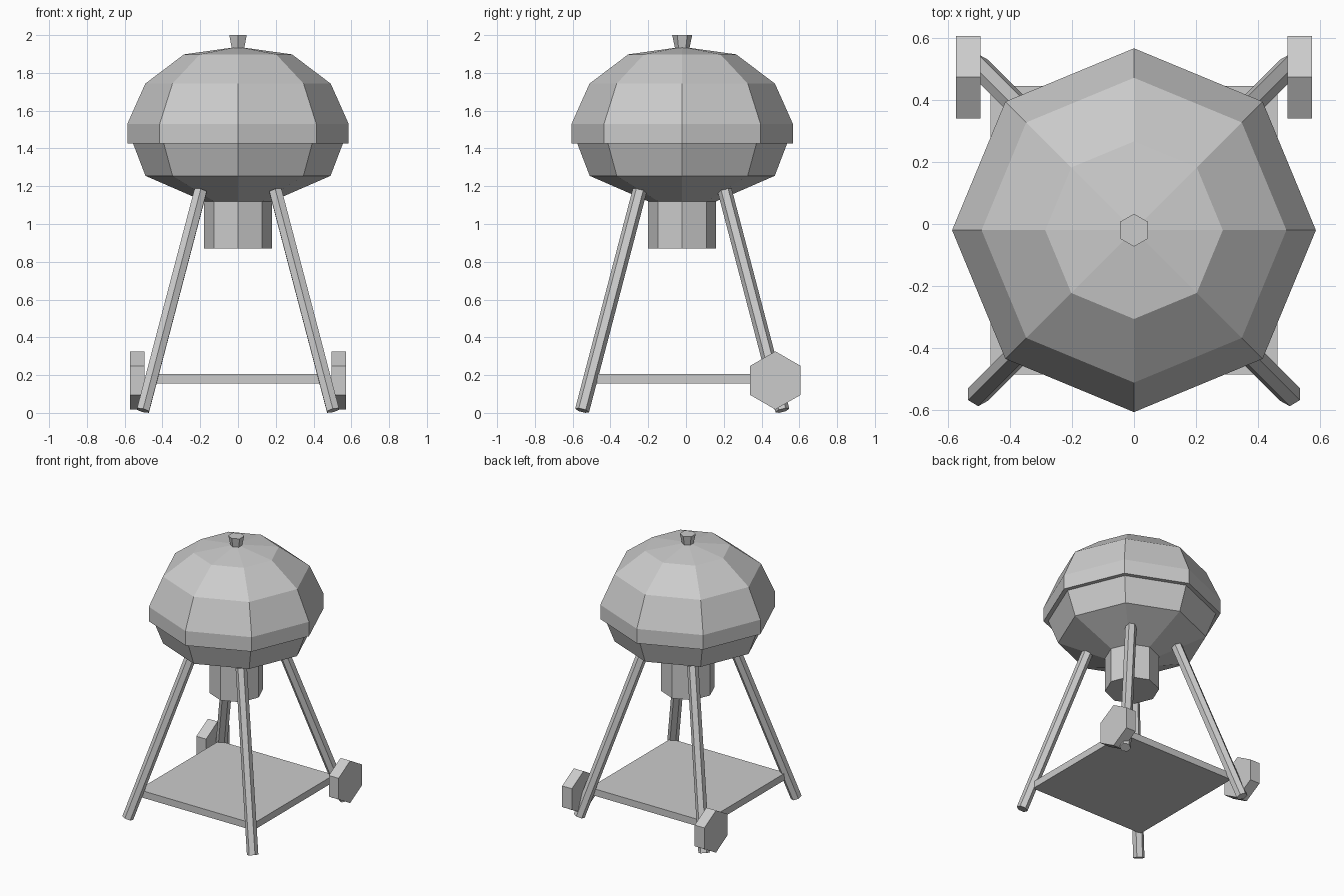
import bpy, bmesh
from math import sin, cos, pi
from mathutils import Vector, Matrix

if "Cube" in bpy.data.objects:
    bpy.data.objects.remove(bpy.data.objects["Cube"])

CY = -0.02  # the grill body sits slightly forward of the wheels


def make_object(name, bm):
    bmesh.ops.recalc_face_normals(bm, faces=bm.faces)
    mesh = bpy.data.meshes.new(name)
    bm.to_mesh(mesh)
    bm.free()
    obj = bpy.data.objects.new(name, mesh)
    bpy.context.collection.objects.link(obj)
    return obj


def lathe(name, profile, sides, start=0.0):
    """Revolve (radius, z) points around the body axis and cap the ends."""
    bm = bmesh.new()
    rings = []
    for r, z in profile:
        if r == 0:
            rings.append([bm.verts.new((0, CY, z))] * sides)
        else:
            angles = [start + 2 * pi * i / sides for i in range(sides)]
            rings.append([bm.verts.new((r * cos(a), CY + r * sin(a), z)) for a in angles])
    for lo, hi in zip(rings, rings[1:]):
        for i in range(sides):
            j = (i + 1) % sides
            quad = list(dict.fromkeys((lo[i], lo[j], hi[j], hi[i])))
            bm.faces.new(quad)
    for (r, z), ring in ((profile[0], rings[0]), (profile[-1], rings[-1])):
        if r > 0:
            bm.faces.new(ring)
    return make_object(name, bm)


def rod(name, a, b, radius, sides=6):
    """Flat-ended prism from a to b."""
    a, b = Vector(a), Vector(b)
    axis = b - a
    turn = Vector((0, 0, 1)).rotation_difference(axis).to_matrix().to_4x4()
    bm = bmesh.new()
    bmesh.ops.create_cone(bm, cap_ends=True, segments=sides, radius1=radius,
                          radius2=radius, depth=axis.length,
                          matrix=Matrix.Translation((a + b) / 2) @ turn
                          @ Matrix.Rotation(pi / 2 if sides == 4 else 0, 4, 'Z'))
    return make_object(name, bm)


# Kettle: lid, bowl, ash catcher and lid knob
lathe("lid", [(0.586, 1.425), (0.586, 1.53), (0.491, 1.743), (0.286, 1.898), (0, 1.938)], 8)
lathe("bowl", [(0.18, 1.12), (0.49, 1.255), (0.557, 1.43)], 8)
lathe("ash_catcher", [(0.18, 0.87), (0.18, 1.13)], 8)
lathe("lid_knob", [(0.037, 1.925), (0.053, 2.0)], 6, pi / 2)

# Four splayed legs
for sx, side in ((-1, "left"), (1, "right")):
    for sy, end in ((-1, "front"), (1, "back")):
        rod(f"{end}_{side}_leg",
            (sx * 0.503, CY + sy * 0.53, 0.013),
            (sx * 0.198, CY + sy * 0.225, 1.177), 0.038)

# Shelf between the legs
bm = bmesh.new()
bmesh.ops.create_cube(bm, size=1, matrix=Matrix.Translation((0, CY, 0.18))
                      @ Matrix.Diagonal((0.926, 0.93, 0.05, 1)))
make_object("shelf", bm)

# Hexagonal wheels at the back, points up and down
for sx, side in ((-1, "left"), (1, "right")):
    bm = bmesh.new()
    rings = [[bm.verts.new((sx * x, 0.473 + 0.154 * sin(k * pi / 3), 0.172 + 0.154 * cos(k * pi / 3)))
              for k in range(6)] for x in (0.495, 0.573)]
    for ring in rings:
        bm.faces.new(ring)
    for k in range(6):
        n = (k + 1) % 6
        bm.faces.new((rings[0][k], rings[0][n], rings[1][n], rings[1][k]))
    make_object(f"{side}_wheel", bm)
